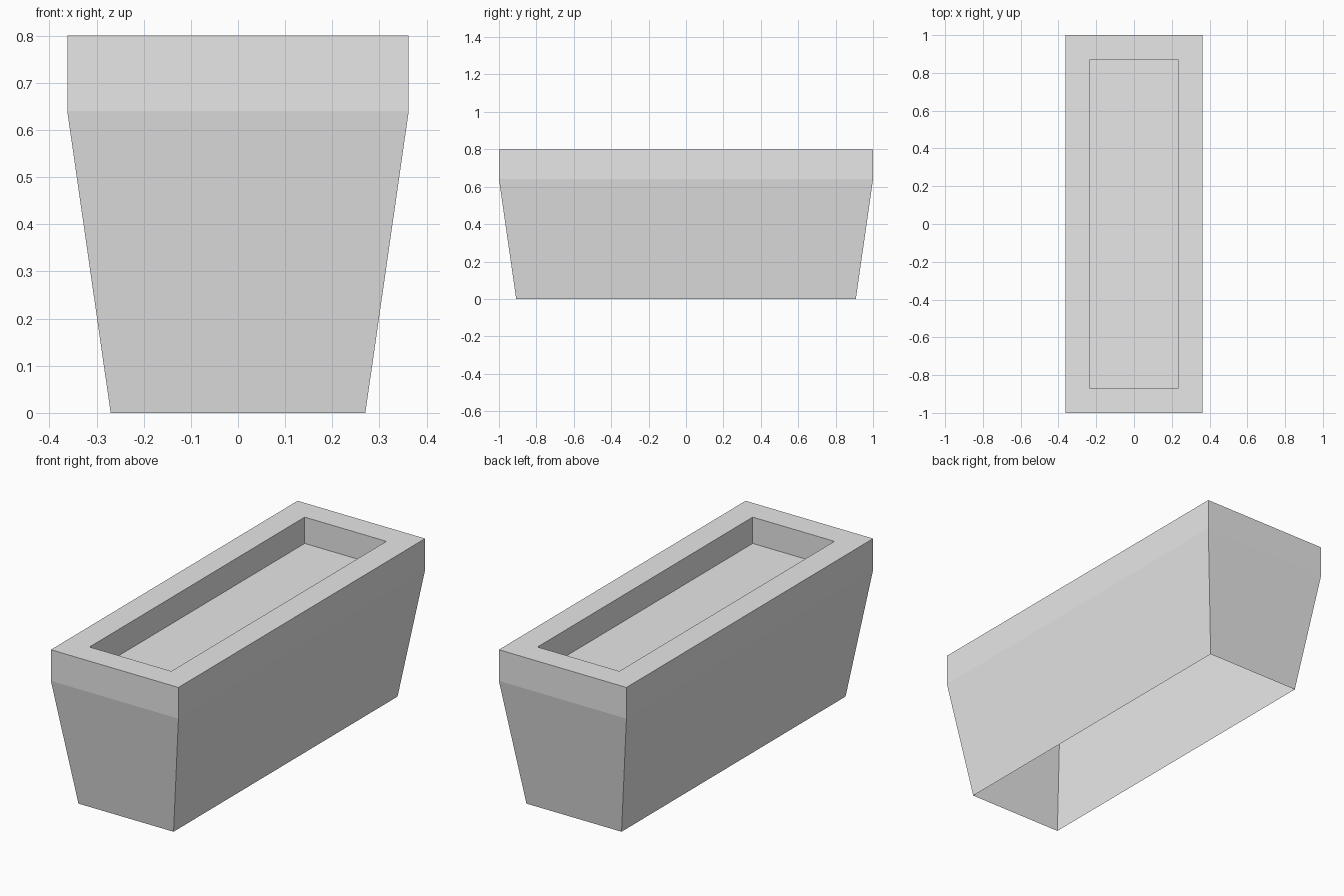
import bpy, bmesh

if "Cube" in bpy.data.objects:
    bpy.data.objects.remove(bpy.data.objects["Cube"])

stone = bpy.data.materials.new("light grey")
stone.diffuse_color = (0.8, 0.8, 0.8, 1)
stone.use_nodes = True
stone.node_tree.nodes["Principled BSDF"].inputs["Base Color"].default_value = stone.diffuse_color


def loft(name, rings, cap=False):
    """Rectangular rings (half x, half y, z) joined in order; optional cap on the last."""
    bm = bmesh.new()
    loops = [[bm.verts.new((sx * x, sy * y, z))
              for sx, sy in ((-1, -1), (1, -1), (1, 1), (-1, 1))]
             for x, y, z in rings]
    for a, b in zip(loops, loops[1:]):
        for i in range(4):
            j = (i + 1) % 4
            bm.faces.new((a[i], a[j], b[j], b[i]))
    if cap:
        bm.faces.new(loops[-1])
    mesh = bpy.data.meshes.new(name)
    bm.to_mesh(mesh)
    bm.free()
    mesh.materials.append(stone)
    obj = bpy.data.objects.new(name, mesh)
    bpy.context.collection.objects.link(obj)
    return obj


OUT_X, OUT_Y = 0.362, 1.0     # outer rim half size
IN_X, IN_Y = 0.232, 0.872     # opening half size
TOP, BAND, BED = 0.80, 0.64, 0.665

# Tapered shell, open underneath, with upright band, flat rim and recessed bed
loft("planter_box", [
    (0.27, 0.908, 0.0),
    (OUT_X, OUT_Y, BAND),
    (OUT_X, OUT_Y, TOP),
    (IN_X, IN_Y, TOP),
    (IN_X, IN_Y, BED),
], cap=True)
